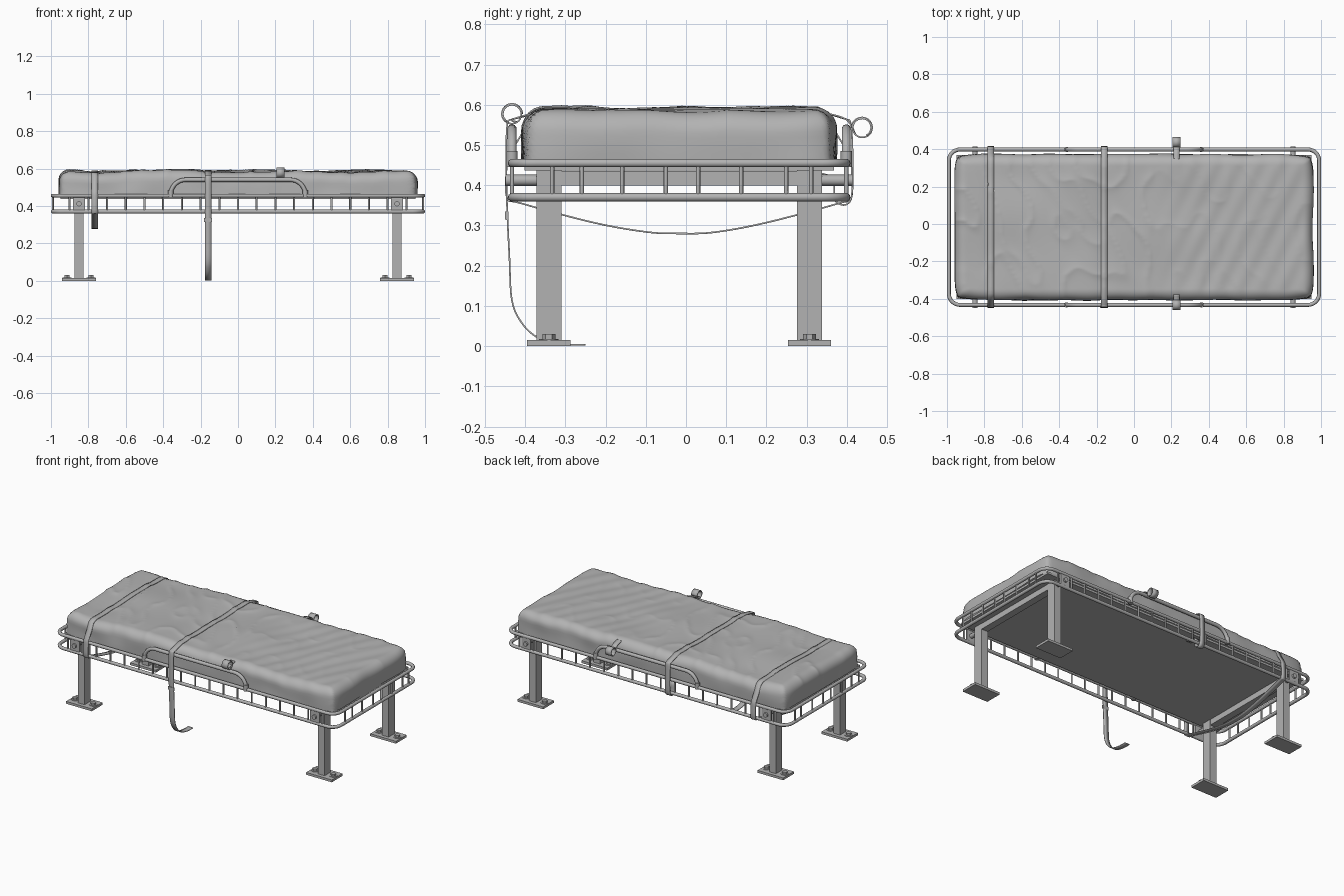
import bpy, bmesh, math
from mathutils import Vector, noise

if "Cube" in bpy.data.objects:
    bpy.data.objects.remove(bpy.data.objects["Cube"])

CY = -0.017                      # middle of the frame in y
RX, RY = 0.99, 0.4155            # rail centreline half sizes
MX, MY, MR = 0.957, 0.39, 0.055  # mattress half sizes and edge radius
STRAPS = (-0.765, -0.16)

grey = bpy.data.materials.new("plain grey")
grey.use_nodes = True
grey.diffuse_color = (0.45, 0.45, 0.45, 1)
grey.node_tree.nodes["Principled BSDF"].inputs["Base Color"].default_value = (0.45, 0.45, 0.45, 1)


def add(name, data):
    ob = bpy.data.objects.new(name, data)
    bpy.context.collection.objects.link(ob)
    data.materials.append(grey)
    return ob


def from_bmesh(name, bm, smooth=False):
    bmesh.ops.recalc_face_normals(bm, faces=bm.faces)
    for f in bm.faces:
        f.smooth = smooth
    me = bpy.data.meshes.new(name)
    bm.to_mesh(me)
    bm.free()
    return add(name, me)


def box(name, center, size):
    bm = bmesh.new()
    bmesh.ops.create_cube(bm, size=1)
    for v in bm.verts:
        v.co = Vector(center) + Vector(a * b for a, b in zip(v.co, size))
    return from_bmesh(name, bm)


def rod(name, a, b, radius, sides=10):
    a, b = Vector(a), Vector(b)
    bm = bmesh.new()
    bmesh.ops.create_cone(bm, cap_ends=True, segments=sides, radius1=radius,
                          radius2=radius, depth=(b - a).length)
    turn = (b - a).to_track_quat('Z', 'Y')
    for v in bm.verts:
        v.co = turn @ v.co + (a + b) / 2
    ob = from_bmesh(name, bm)
    for p in ob.data.polygons:
        p.use_smooth = sides > 6 and len(p.vertices) == 4
    return ob


def tube(name, points, radius, cyclic):
    cu = bpy.data.curves.new(name, 'CURVE')
    cu.dimensions = '3D'
    cu.bevel_depth = radius
    cu.bevel_resolution = 3
    cu.use_fill_caps = True
    sp = cu.splines.new('POLY')
    sp.points.add(len(points) - 1)
    for p, co in zip(sp.points, points):
        p.co = (*co, 1)
    sp.use_cyclic_u = cyclic
    sp.use_smooth = True
    return add(name, cu)


def arc(cx, cy, r, start, end, steps=8):
    return [(cx + r * math.cos(math.radians(start + (end - start) * i / steps)),
             cy + r * math.sin(math.radians(start + (end - start) * i / steps)))
            for i in range(steps + 1)]


def smooth_path(pts, steps=6):
    """Catmull-Rom samples through a few (y, z) points."""
    p = [Vector(q) for q in pts]
    p = [p[0]] + p + [p[-1]]
    out = []
    for a, b, c, d in zip(p, p[1:], p[2:], p[3:]):
        for i in range(steps):
            t = i / steps
            out.append(0.5 * (2 * b + (c - a) * t + (2 * a - 5 * b + 4 * c - d) * t * t
                              + (3 * b - a - 3 * c + d) * t ** 3))
    return out + [p[-1]]


def ribbon(name, x, width, path, closed=False):
    bm = bmesh.new()
    rows = [[bm.verts.new((x + s * width / 2, p[0], p[1])) for s in (-1, 1)] for p in path]
    for a, b in zip(rows, rows[1:] + rows[:1] if closed else rows[1:]):
        bm.faces.new((a[0], a[1], b[1], b[0]))
    ob = from_bmesh(name, bm, True)
    mod = ob.modifiers.new("thickness", 'SOLIDIFY')
    mod.thickness = 0.004
    mod.offset = 0
    return ob


# Mattress: a rumpled cover wrapped down over rounded edges
def rumple(x, y):
    z = 0.585 + 0.010 * math.exp(-((x - 0.2) / 0.2) ** 2 - ((y + 0.08) / 0.2) ** 2)
    z += 0.012 * noise.noise(Vector((x * 3, y * 3.5, 0.4)))
    crease = 1 - abs(noise.noise(Vector((x * 7 + y * 2, y * 4, 2.0)))) * 2.5
    z += 0.006 * max(crease, 0) ** 3 * (1 if x < 0.1 else 0.4)
    if x > 0.1:                              # fan of fine folds at one end
        z += 0.002 * math.sin(55 * (x - 0.5 * y)) * min(1, (x - 0.1) * 4)
    for s in STRAPS:                         # pressed in below the straps
        z -= 0.006 * math.exp(-((x - s) / 0.04) ** 2)
    return z


def mattress():
    bm = bmesh.new()
    bmesh.ops.create_grid(bm, x_segments=160, y_segments=120, size=1)
    for v in bm.verts:
        u, w = v.co.x, v.co.y
        m = max(abs(u), abs(w), 1e-6)
        k = min(m, 0.84) / 0.84
        x, y = u / m * k * (MX - MR), w / m * k * (MY - MR)
        top = rumple(x, y)
        t = max(0, (m - 0.84) / 0.16)
        if t > 0:
            n = Vector((math.copysign(abs(u / m) ** 14, u), math.copysign(abs(w / m) ** 14, w))).normalized()
            ang = min(t / 0.55, 1) * math.pi / 2
            out = MR * math.sin(ang)
            top -= MR * (1 - math.cos(ang))
            s = max(0, (t - 0.55) / 0.45)
            top += (0.45 - top) * s
            out += 0.006 * noise.noise(Vector((x * 6, y * 6, top * 9))) * math.sin(ang)
            x, y = x + n.x * out, y + n.y * out
        v.co = (x, y + CY, top)
    return from_bmesh("mattress", bm, True)


mattress()
box("bed_board", (0, CY, 0.443), (1.9, 0.77, 0.014))

# Two rounded rail loops joined by spindles
c = 0.06
for name, z in (("upper_rail", 0.455), ("lower_rail", 0.37)):
    loop = []
    for sx, sy, a in ((1, 1, 0), (-1, 1, 90), (-1, -1, 180), (1, -1, 270)):
        loop += arc(sx * (RX - c), CY + sy * (RY - c), c, a, a + 90)
    tube(name, [(x, y, z) for x, y in loop], 0.0105, True)

for side in (-1, 1):
    for i in range(19):
        x, y = -0.9 + 0.1 * i, CY + side * RY
        rod("side_spindle", (x, y, 0.37), (x, y, 0.455), 0.0055, 8)
    for y in (-0.333, -0.259, -0.159, -0.05, 0.03, 0.137, 0.249, 0.311):
        rod("end_spindle", (side * RX, y, 0.37), (side * RX, y, 0.455), 0.0055, 8)

    # Arched guard on each long side
    arch = [(-0.36, 0.455)] + arc(-0.28, 0.46, 0.08, 180, 90) + arc(0.28, 0.46, 0.08, 90, 0) + [(0.36, 0.455)]
    tube("guard_rail", [(x, CY + side * RY, z) for x, z in arch], 0.0115, False)
    for x in (-0.36, 0.36):
        rod("guard_sleeve", (x, CY + side * RY, 0.445), (x, CY + side * RY, 0.485), 0.014, 12)

# Legs, feet, brackets and cross bars
for sx in (-1, 1):
    x = sx * 0.85
    box("cross_bar", (x, CY, 0.417), (0.045, 0.71, 0.036))
    for sy in (-1, 1):
        y = CY + sy * 0.324
        rail_y = CY + sy * RY
        box("leg", (x, y, 0.223), (0.047, 0.062, 0.43))
        box("foot_plate", (x, y, 0.0075), (0.182, 0.108, 0.015))
        for d in (-0.064, 0.064):
            rod("foot_washer", (x + d, y, 0.014), (x + d, y, 0.018), 0.024, 16)
            rod("foot_bolt", (x + d, y, 0.016), (x + d, y, 0.03), 0.016, 6)
        box("bracket_plate", (x, rail_y, 0.412), (0.066, 0.01, 0.08))
        rod("bracket_pin", (x, y, 0.412), (x, rail_y, 0.412), 0.014, 12)
        rod("bracket_bolt", (x, rail_y, 0.412), (x, rail_y + sy * 0.016, 0.412), 0.014, 12)


# Straps laid over the mattress
def over(x):
    pts = []
    for i in range(41):
        y = -MY + 2 * MY * i / 40
        d = max(MR - (MY - abs(y)), 0)
        z = rumple(x, math.copysign(min(abs(y), MY - MR), y)) - MR + math.sqrt(max(MR ** 2 - d ** 2, 0))
        pts.append(Vector((y * 1.01 + CY, z + 0.003)))
    return pts


front, back = CY - RY - 0.013, CY + RY + 0.013
sag = smooth_path([(back - 0.005, 0.475), (back, 0.45), (back, 0.37), (0.38, 0.355), (0.2, 0.307),
                   (0.07, 0.283), (-0.02, 0.28), (-0.1, 0.284), (-0.23, 0.307), (-0.41, 0.355),
                   (front, 0.37), (front, 0.45), (front + 0.005, 0.475)])
ribbon("sagging_strap", STRAPS[0], 0.035, over(STRAPS[0]) + sag, True)

tail = smooth_path([(-0.25, 0.003), (-0.31, 0.005), (-0.37, 0.022), (-0.41, 0.06), (-0.433, 0.115),
                    (-0.439, 0.22), (front, 0.37), (front, 0.54), (front + 0.013, 0.564)])
hook = smooth_path([(back - 0.013, 0.564), (back, 0.54), (back, 0.37), (back - 0.04, 0.36),
                    (back - 0.05, 0.42), (back - 0.12, 0.433)])
ribbon("hanging_strap", STRAPS[1], 0.035, tail + over(STRAPS[1])[3:-3] + hook)
box("strap_buckle", (STRAPS[1], front, 0.325), (0.042, 0.008, 0.02))

# Rolled strap ends sitting on the guards
for name, side, y, z in (("front_rolled_strap", -1, -0.433, 0.577), ("back_rolled_strap", 1, 0.438, 0.543)):
    roll = []
    for i in range(41):
        a = math.radians(-60 + 15 * i)
        r = 0.022 + 0.004 * i / 40
        roll.append((y + side * r * math.cos(a), z + r * math.sin(a)))
    ribbon(name, 0.227, 0.042, roll)
    ribbon(name + "_tail", 0.227, 0.034,
           smooth_path([(y - side * 0.015, z - 0.02), (CY + side * RY, 0.563), (CY + side * 0.36, 0.58)]))
